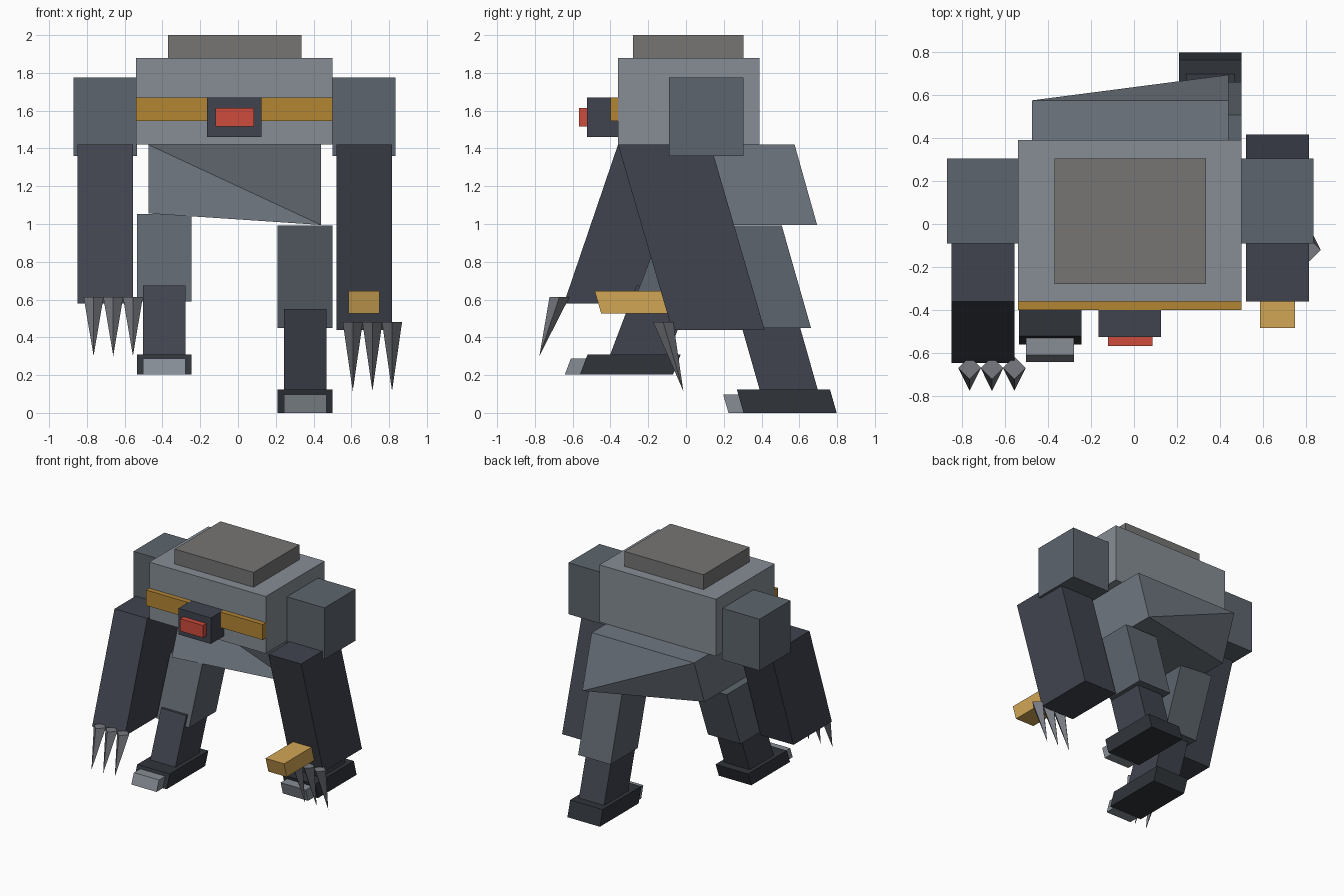
import bpy
import bmesh
from mathutils import Vector

if "Cube" in bpy.data.objects:
    bpy.data.objects.remove(bpy.data.objects["Cube"])

HIP = 1.42      # height from which the limbs swing
MID = -0.0175   # mirror plane of the body
SQUASH = 0.857  # the raised left limbs are shortened


def colour(name, hex_code):
    mat = bpy.data.materials.new(name)
    rgb = [int(hex_code[i:i + 2], 16) / 255 for i in (0, 2, 4)]
    mat.diffuse_color = [((c + 0.055) / 1.055) ** 2.4 for c in rgb] + [1]
    mat.use_nodes = True
    mat.node_tree.nodes["Principled BSDF"].inputs["Base Color"].default_value = mat.diffuse_color
    return mat


STEEL = colour("steel", "868d95")
MID_STEEL = colour("mid_steel", "6f7780")
SLATE = colour("slate", "5d656d")
DARK = colour("dark", "40444e")
BLACK = colour("black", "30353b")
PLATE = colour("plate", "767574")
AMBER = colour("amber", "b38634")
GOLD = colour("gold", "d2a655")
RED = colour("red", "cf4b3c")
CLAW = colour("claw", "777a80")


def swing(v, side, k):
    """Lean a point back (right, side 1) or forward (left, side -1) below the hip."""
    d = HIP - v.z
    return Vector((v.x, v.y + side * k * d, HIP - d * (1 if side > 0 else SQUASH)))


def finish(name, bm, mat):
    bmesh.ops.recalc_face_normals(bm, faces=bm.faces)
    mesh = bpy.data.meshes.new(name)
    bm.to_mesh(mesh)
    bm.free()
    mesh.materials.append(mat)
    ob = bpy.data.objects.new(name, mesh)
    bpy.context.collection.objects.link(ob)
    return ob


def box_mesh(xs, ys, zs):
    bm = bmesh.new()
    bmesh.ops.create_cube(bm, size=1)
    for v in bm.verts:
        v.co = [r[0] if c < 0 else r[1] for c, r in zip(v.co, (xs, ys, zs))]
    return bm


def box(name, xs, ys, zs, mat, side=0, k=0):
    bm = box_mesh(xs, ys, zs)
    if side:
        for v in bm.verts:
            v.co = swing(v.co, side, k)
    return finish(name, bm, mat)


def claw(name, x, y, z_base, z_tip, radius, side, k):
    bm = bmesh.new()
    tip = bm.verts.new((x, y, z_tip))
    ring = [bm.verts.new((x + radius * dx, y + radius * dy, z_base))
            for dx, dy in ((1, 0), (0, 1), (-1, 0), (0, -1))]
    bm.faces.new(ring)
    for i in range(4):
        bm.faces.new((ring[i], ring[(i + 1) % 4], tip))
    for v in bm.verts:
        v.co = swing(v.co, side, k)
    finish(name, bm, CLAW)


# Body, top plate, chest band and sensor
box("torso", (-0.54, 0.50), (-0.36, 0.39), (1.42, 1.88), STEEL)
box("top_plate", (-0.37, 0.335), (-0.28, 0.305), (1.88, 2.0), PLATE)
box("chest_band", (-0.54, 0.50), (-0.40, -0.36), (1.545, 1.67), AMBER)
box("sensor_housing", (-0.165, 0.125), (-0.525, -0.36), (1.46, 1.67), DARK)
box("sensor_lens", (-0.12, 0.085), (-0.567, -0.525), (1.515, 1.615), RED)

# Pelvis, twisted between the two legs, with its bent back and front split
bm = box_mesh((-0.475, 0.44), (-0.035, 0.575), (0.995, HIP))
corner = {}
for v in bm.verts:
    corner[(v.co.x > 0, v.co.y > 0.2, v.co.z > 1.2)] = v
for v in bm.verts:
    side = 1 if v.co.x > 0 else -1
    v.co = swing(v.co, side, 0.28 if side > 0 else 0.31)
for back in (True, False):
    bmesh.ops.connect_verts(bm, verts=[corner[(False, back, True)], corner[(True, back, False)]])
finish("pelvis", bm, MID_STEEL)

# Limbs
ARM_K = 0.292
for label, side in (("right", 1), ("left", -1)):
    leg_k = 0.285 if side > 0 else 0.325

    def span(a, b):
        return (a, b) if side > 0 else (2 * MID - b, 2 * MID - a)

    box(label + "_shoulder", span(0.50, 0.835), (-0.09, 0.305), (1.36, 1.775), SLATE)
    arm_x = span(0.522, 0.815)
    box(label + "_arm", arm_x, (-0.36, 0.13), (0.44, HIP), DARK, side, ARM_K)
    for i in range(3):
        x = sum(arm_x) / 2 + 0.043 + (i - 1) * 0.104
        claw(f"{label}_claw_{i + 1}", x, -0.395, 0.48, 0.115, 0.053, side, ARM_K)
    box(label + "_thigh", span(0.21, 0.50), (0.04, 0.385), (0.45, 0.993), SLATE, side, leg_k)
    box(label + "_shin", span(0.243, 0.468), (0.02, 0.328), (0.125, 0.55), DARK, side, leg_k)
    box(label + "_foot", span(0.21, 0.50), (-0.10, 0.393), (0, 0.125), BLACK, side, leg_k)
    box(label + "_toe", span(0.243, 0.468), (-0.18, -0.10), (0, 0.098), STEEL, side, leg_k)

# Gold device on the right forearm
box("forearm_device", (0.585, 0.75), (-0.71, -0.36), (0.525, 0.645), GOLD, 1, ARM_K)
